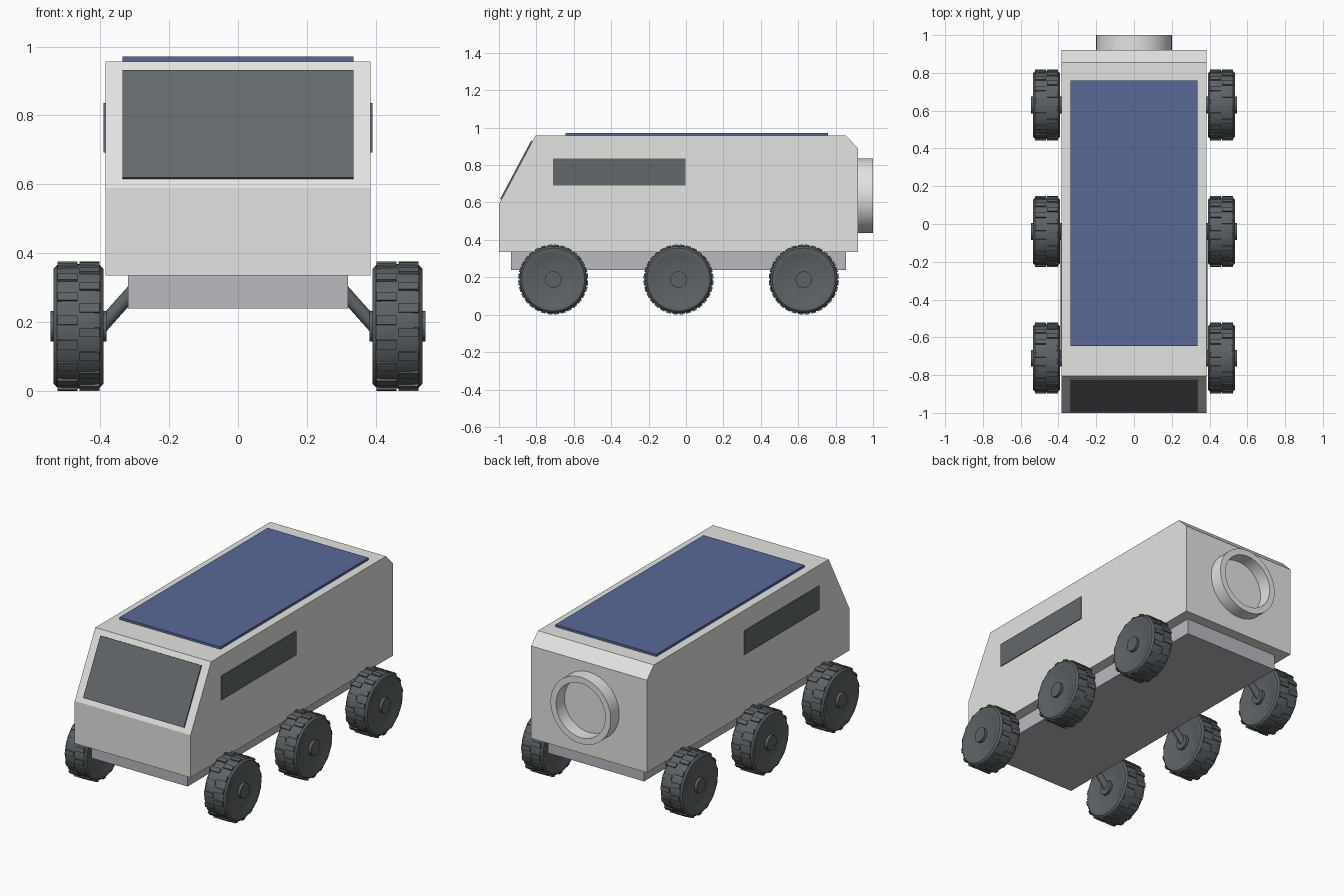
import bpy, bmesh, math
from mathutils import Matrix, Vector

old = bpy.data.objects.get("Cube")
if old:
    bpy.data.objects.remove(old, do_unlink=True)


def material(name, *rgb):
    m = bpy.data.materials.new(name)
    m.use_nodes = True
    m.diffuse_color = (*rgb, 1)
    m.node_tree.nodes["Principled BSDF"].inputs["Base Color"].default_value = (*rgb, 1)
    return m


SHELL = material("off white shell", 0.77, 0.77, 0.75)
CHASSIS = material("grey chassis", 0.49, 0.49, 0.53)
GLASS = material("dark glass", 0.125, 0.14, 0.148)
SOLAR = material("solar blue", 0.10, 0.14, 0.31)
RUBBER = material("wheel charcoal", 0.108, 0.122, 0.13)


def finish(bm, name, mat, smooth=False):
    bmesh.ops.recalc_face_normals(bm, faces=bm.faces)
    mesh = bpy.data.meshes.new(name)
    bm.to_mesh(mesh)
    bm.free()
    mesh.materials.append(mat)
    ob = bpy.data.objects.new(name, mesh)
    bpy.context.collection.objects.link(ob)
    if smooth:
        bpy.ops.object.select_all(action='DESELECT')
        ob.select_set(True)
        bpy.context.view_layer.objects.active = ob
        bpy.ops.object.shade_smooth_by_angle(angle=math.radians(30))
    return ob


def prism(name, profile, half_width, mat):
    """Extrude a side profile of (y, z) points across x."""
    bm = bmesh.new()
    face = bm.faces.new([bm.verts.new((-half_width, y, z)) for y, z in profile])
    ext = bmesh.ops.extrude_face_region(bm, geom=[face])
    verts = [v for v in ext["geom"] if isinstance(v, bmesh.types.BMVert)]
    bmesh.ops.translate(bm, verts=verts, vec=(2 * half_width, 0, 0))
    return finish(bm, name, mat)


def box(name, lo, hi, mat):
    bm = bmesh.new()
    lo, hi = Vector(lo), Vector(hi)
    bmesh.ops.create_cube(bm, size=1, matrix=Matrix.Translation((lo + hi) / 2) @ Matrix.Diagonal((*(hi - lo), 1)))
    return finish(bm, name, mat)


def lathe(bm, profile, steps, closed=False):
    """Spin (radius, height) points about z."""
    verts = [bm.verts.new((r, 0, h)) for r, h in profile]
    edges = [bm.edges.new(pair) for pair in zip(verts, verts[1:])]
    if closed:
        edges.append(bm.edges.new((verts[-1], verts[0])))
    bmesh.ops.spin(bm, geom=verts + edges, cent=(0, 0, 0), axis=(0, 0, 1),
                   angle=math.tau, steps=steps, use_duplicate=False)
    bmesh.ops.remove_doubles(bm, verts=bm.verts, dist=1e-5)


# Hull with sloped nose and chamfered tail
nose_low, nose_high = Vector((-1, 0.59)), Vector((-0.805, 0.957))
prism("body_shell", [(-1, 0.335), nose_low, nose_high, (0.855, 0.957), (0.92, 0.89), (0.92, 0.335)],
      0.385, SHELL)
box("chassis", (-0.32, -0.935, 0.24), (0.32, 0.855, 0.336), CHASSIS)
box("solar_panel", (-0.335, -0.645, 0.955), (0.335, 0.76, 0.971), SOLAR)

# Windscreen plate lying on the slope
slope = nose_high - nose_low
out = Vector((-slope.y, slope.x)).normalized() * 0.008
a, b = nose_low + slope * 0.07, nose_low + slope * 0.92
prism("windscreen", [a, b, b + out, a + out], 0.335, GLASS)

# Side windows
for side, label in ((1, "left"), (-1, "right")):
    box(label + "_window", (side * 0.387 - 0.003, -0.71, 0.692), (side * 0.387 + 0.003, -0.003, 0.836), GLASS)

# Docking ring on the tail
bm = bmesh.new()
lathe(bm, [(0.2, -0.005), (0.2, 0.08), (0.163, 0.08), (0.163, -0.005)], 64, closed=True)
ring = finish(bm, "docking_ring", SHELL, smooth=True)
ring.matrix_world = Matrix.Translation((0, 0.92, 0.636)) @ Matrix.Rotation(-math.pi / 2, 4, 'X')

# Wheel: turned tyre with hub, plus two staggered rows of tread blocks
half = [(0, 0.081), (0.044, 0.081), (0.044, 0.064), (0.125, 0.064), (0.142, 0.072),
        (0.168, 0.072), (0.178, 0.062), (0.181, 0.045)]
bm = bmesh.new()
lathe(bm, half + [(r, -h) for r, h in reversed(half)], 48)
TREADS = 16
for row in (-1, 1):
    for i in range(TREADS):
        turn = Matrix.Rotation(math.tau * (i + row / 4) / TREADS, 4, 'Z')
        place = Matrix.Translation((0.177, 0, row * 0.032))
        bmesh.ops.create_cube(bm, size=1, matrix=turn @ place @ Matrix.Diagonal((0.02, 0.027, 0.058, 1)))
wheel = finish(bm, "wheel", RUBBER, smooth=True)
wheel_mesh = wheel.data
bpy.data.objects.remove(wheel)

# Six wheels, each on a slanted strut
for pos, y in (("front", -0.71), ("middle", -0.04), ("rear", 0.63)):
    for side, label in ((1, "left"), (-1, "right")):
        ob = bpy.data.objects.new(f"{pos}_{label}_wheel", wheel_mesh)
        bpy.context.collection.objects.link(ob)
        ob.matrix_world = (Matrix.Translation((side * 0.463, y, 0.188))
                           @ Matrix.Rotation(side * math.pi / 2, 4, 'Y'))
        top, low = Vector((side * 0.305, y, 0.29)), Vector((side * 0.405, y, 0.178))
        aim = (low - top).to_track_quat('Z', 'Y').to_matrix().to_4x4()
        bm = bmesh.new()
        bmesh.ops.create_cone(bm, cap_ends=True, segments=20, radius1=0.02, radius2=0.02,
                              depth=(low - top).length, matrix=Matrix.Translation((top + low) / 2) @ aim)
        finish(bm, f"{pos}_{label}_strut", RUBBER, smooth=True)
